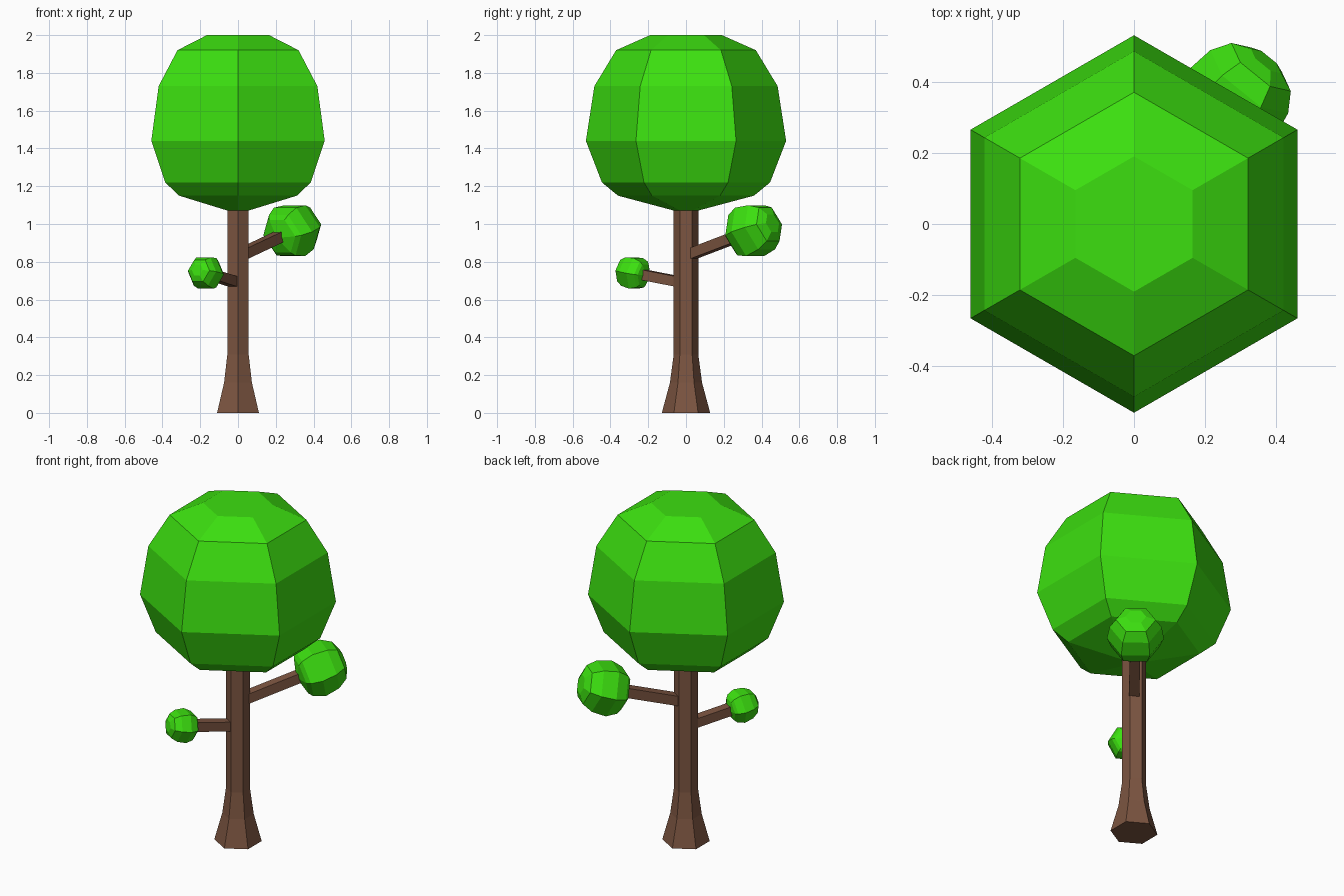
import bpy, bmesh, math
from mathutils import Vector, Matrix

if "Cube" in bpy.data.objects:
    bpy.data.objects.remove(bpy.data.objects["Cube"])


def material(name, rgb):
    m = bpy.data.materials.new(name)
    m.diffuse_color = (*rgb, 1)
    m.use_nodes = True
    m.node_tree.nodes["Principled BSDF"].inputs["Base Color"].default_value = m.diffuse_color
    return m


BARK = material("brown bark", (0.20, 0.09, 0.052))
LEAF = material("leaf green", (0.045, 0.74, 0.005))


def lathe(name, profile, sides, mat, matrix=Matrix(), turn=math.pi / 2):
    """Closed low-poly solid from (radius, height) rings, with flat end caps."""
    bm = bmesh.new()
    rings = [[bm.verts.new((r * math.cos(turn + math.tau * i / sides),
                            r * math.sin(turn + math.tau * i / sides), z))
              for i in range(sides)] for r, z in profile]
    for a, b in zip(rings, rings[1:]):
        for i in range(sides):
            j = (i + 1) % sides
            bm.faces.new((a[i], a[j], b[j], b[i]))
    bm.faces.new(rings[0][::-1])
    bm.faces.new(rings[-1])
    bm.transform(matrix)
    me = bpy.data.meshes.new(name)
    bm.to_mesh(me)
    bm.free()
    me.materials.append(mat)
    ob = bpy.data.objects.new(name, me)
    bpy.context.collection.objects.link(ob)
    return ob


# Foliage profile, measured up from its underside
FOLIAGE = [(0.06, 0), (0.36, 0.08), (0.445, 0.15), (0.53, 0.37),
           (0.485, 0.66), (0.37, 0.85), (0.19, 0.93)]

# Trunk with flared foot, and main crown
lathe("trunk", [(0.128, 0), (0.085, 0.16), (0.065, 0.31), (0.065, 1.08)], 6, BARK)
lathe("crown", FOLIAGE, 6, LEAF, Matrix.Translation((0, 0, 1.07)))


def side_branch(name, azimuth, elevation, z, reach, size, thick):
    """Square branch from the trunk axis with a small crown on its tip."""
    a, e = math.radians(azimuth), math.radians(elevation)
    frame = (Matrix.Translation((0, 0, z)) @ Matrix.Rotation(a, 4, 'Z')
             @ Matrix.Rotation(math.pi / 2 - e, 4, 'Y'))
    r = thick / math.sqrt(2)
    lathe(name + "_branch", [(r, 0.02), (r, reach + 0.06 * size / 0.29)], 4, BARK,
          frame, math.pi / 4)
    lathe(name + "_foliage", FOLIAGE, 6, LEAF,
          frame @ Matrix.Translation((0, 0, reach)) @ Matrix.Scale(size, 4))


# Two side branches
side_branch("right", 51, 16.5, 0.83, 0.345, 0.29, 0.056)
side_branch("left", 238.5, 9.5, 0.687, 0.25, 0.18, 0.054)
